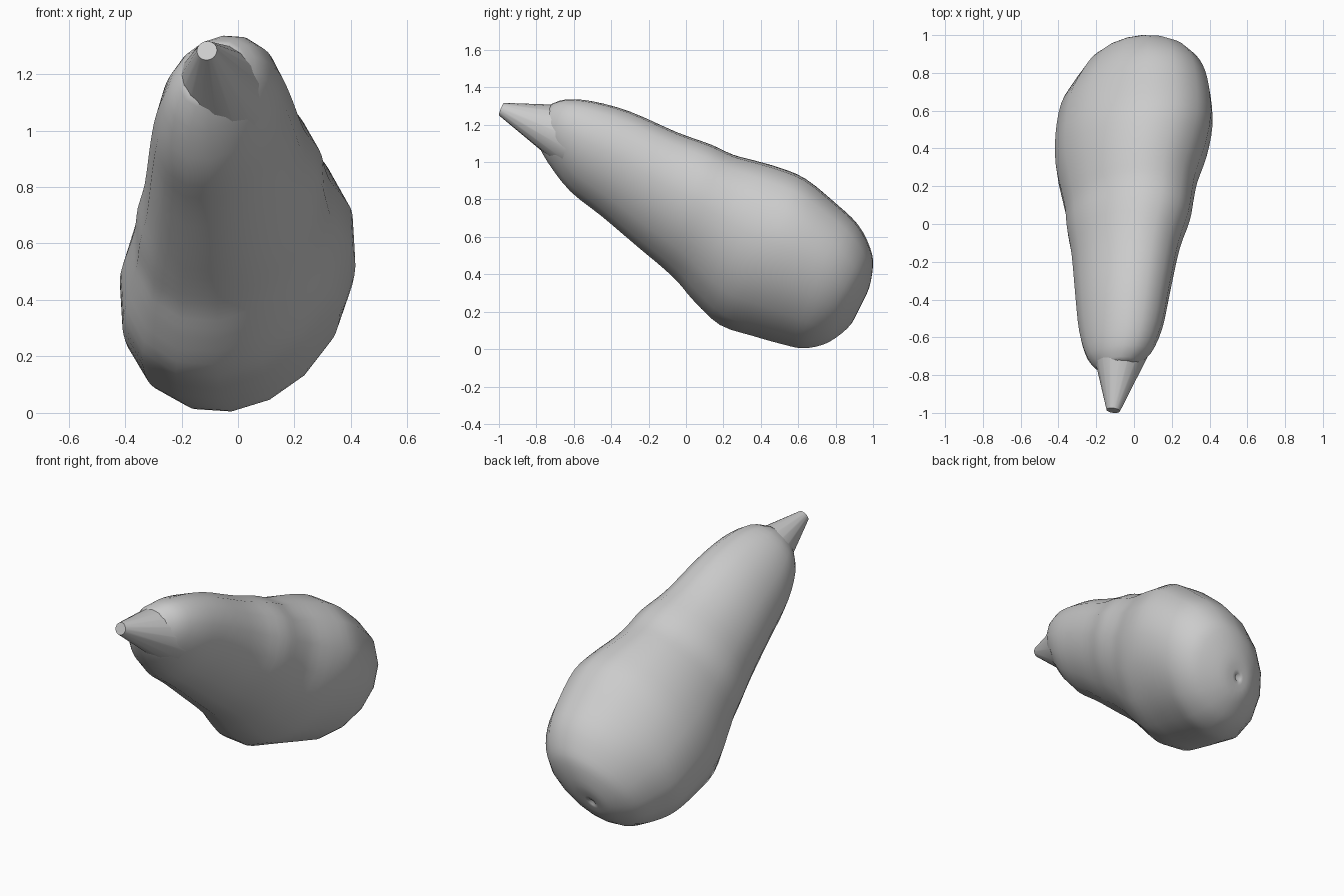
import bpy
import bmesh
import math
from mathutils import Vector

default_cube = bpy.data.objects.get("Cube")
if default_cube:
    bpy.data.objects.remove(default_cube, do_unlink=True)

SIDES = 16
STEPS = 3      # smoothing steps between body sections
SKEW = 0.14    # lopsidedness of each section


def make_material(name, value):
    material = bpy.data.materials.new(name)
    material.use_nodes = True
    colour = (value, value, value, 1)
    material.diffuse_color = colour
    material.node_tree.nodes["Principled BSDF"].inputs["Base Color"].default_value = colour
    return material


def make_object(name, bm, material, angle):
    bmesh.ops.recalc_face_normals(bm, faces=bm.faces)
    mesh = bpy.data.meshes.new(name)
    bm.to_mesh(mesh)
    bm.free()
    mesh.materials.append(material)
    obj = bpy.data.objects.new(name, mesh)
    bpy.context.collection.objects.link(obj)
    bpy.ops.object.select_all(action="DESELECT")
    obj.select_set(True)
    bpy.context.view_layer.objects.active = obj
    bpy.ops.object.shade_smooth_by_angle(angle=math.radians(angle))
    return obj


def add_ring(bm, centre, across, up):
    ring = []
    for i in range(SIDES):
        t = math.tau * i / SIDES
        ring.append(bm.verts.new(centre + across * math.cos(t) + up * math.sin(t)))
    return ring


def bridge(bm, rings):
    for a, b in zip(rings, rings[1:]):
        for i in range(SIDES):
            j = (i + 1) % SIDES
            bm.faces.new((a[i], a[j], b[j], b[i]))


def fan(bm, ring, point):
    pole = bm.verts.new(point)
    for i in range(SIDES):
        bm.faces.new((ring[i], ring[(i + 1) % SIDES], pole))


def catmull(p0, p1, p2, p3, t):
    return 0.5 * (2 * p1 + (p2 - p0) * t + (2 * p0 - 5 * p1 + 4 * p2 - p3) * t ** 2
                  + (3 * p1 - p0 - 3 * p2 + p3) * t ** 3)


def smooth_sections(sections):
    rows = [Vector(row) for row in sections]
    rows = [rows[0]] + rows + [rows[-1]]
    result = []
    for k in range(1, len(rows) - 2):
        for step in range(STEPS):
            result.append(catmull(*rows[k - 1:k + 3], step / STEPS))
    return result + [rows[-1]]


grey = make_material("plain grey", 0.6)

# Body sections, neck to bulb: top y, top z, bottom y, bottom z, middle x, half width
body_sections = [
    (-.72, 1.31, -.80, 1.11, -.09, .10),
    (-.64, 1.335, -.74, 1.0, -.08, .17),
    (-.5, 1.325, -.62, .845, -.07, .22),
    (-.3, 1.27, -.45, .71, -.06, .25),
    (-.05, 1.16, -.25, .54, -.045, .285),
    (.13, 1.095, -.13, .44, -.03, .325),
    (.25, 1.04, -.04, .355, -.025, .34),
    (.36, 1.01, .04, .26, -.025, .36),
    (.5, .97, .18, .13, -.015, .4),
    (.64, .91, .36, .07, 0, .415),
    (.8, .78, .52, .025, .01, .395),
    (.92, .665, .62, .005, .025, .345),
    (.985, .54, .72, .02, .025, .28),
    (1, .45, .8, .06, .015, .2),
    (.98, .33, .88, .13, 0, .1),
    (.94, .245, .92, .205, -.01, .02),
]

# Body
bm = bmesh.new()
rings = []
for top_y, top_z, low_y, low_z, mid_x, half in smooth_sections(body_sections):
    centre = Vector((mid_x, (top_y + low_y) / 2, (top_z + low_z) / 2))
    rise = Vector((0, top_y - low_y, top_z - low_z)) / 2
    skew = SKEW * half
    across = Vector((half, 0, 0)) + rise.normalized() * skew
    rings.append(add_ring(bm, centre, across, rise + Vector((skew, 0, 0))))
bridge(bm, rings)
bm.faces.new(rings[0])
# Small dimple at the end of the bulb
fan(bm, rings[-1], Vector((-.01, .9, .24)))
make_object("body", bm, grey, 60)

# Tapered stem sunk into the neck
tip, root = Vector((-.11, -.987, 1.283)), Vector((-.063, -.6, 1.135))
axis = (root - tip).normalized()
side = Vector((0, 0, 1)).cross(axis).normalized()
lift = axis.cross(side)
bm = bmesh.new()
stem_rings = [add_ring(bm, point, side * radius, lift * radius)
              for point, radius in ((tip, .036), (root, .178))]
bridge(bm, stem_rings)
for ring in stem_rings:
    bm.faces.new(ring)
make_object("stem", bm, grey, 40)
